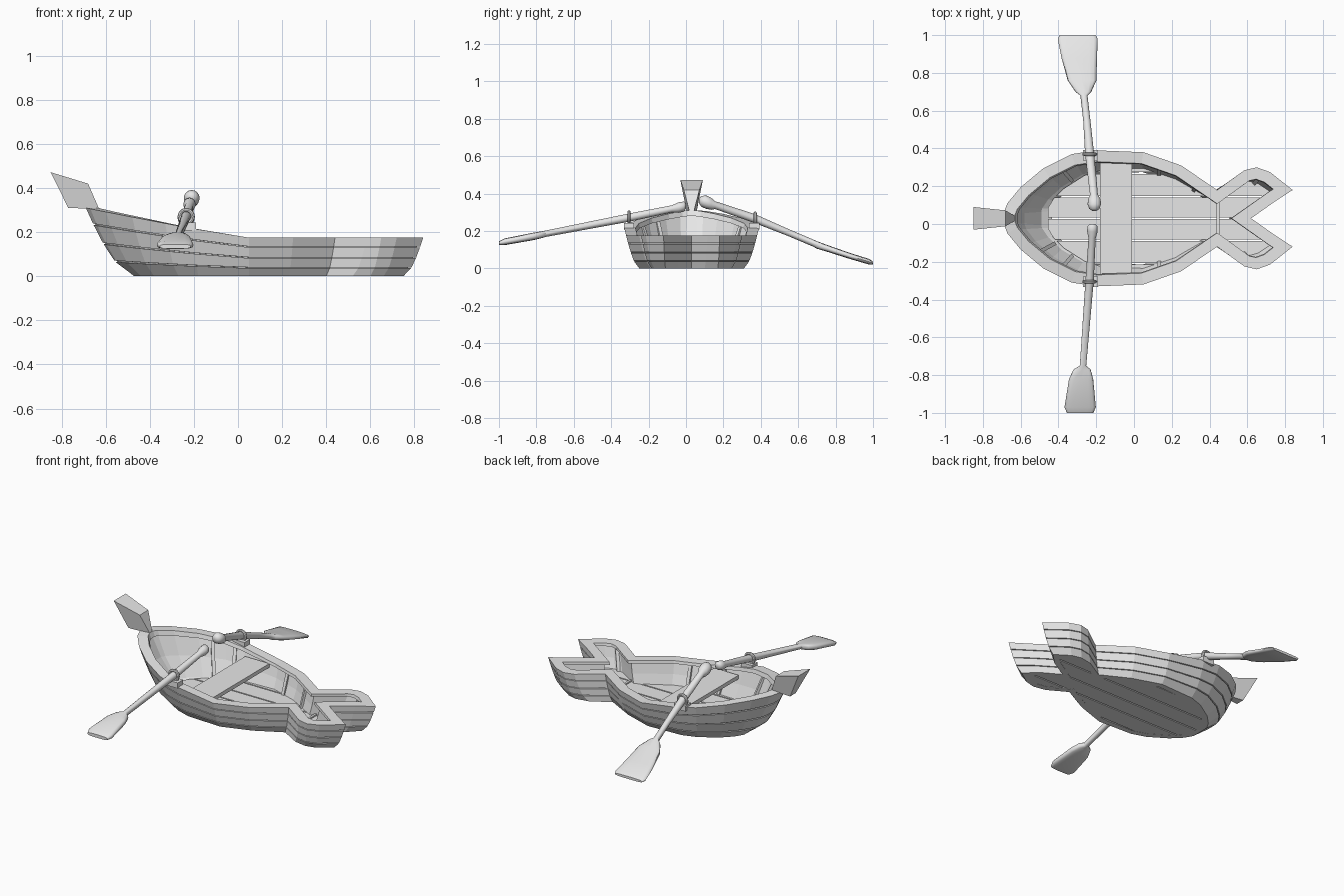
import bpy, bmesh, math
from mathutils import Vector

if "Cube" in bpy.data.objects:
    bpy.data.objects.remove(bpy.data.objects["Cube"])

grey = bpy.data.materials.new("pale grey wood")
grey.use_nodes = True
grey.diffuse_color = (0.8, 0.8, 0.8, 1)
grey.node_tree.nodes["Principled BSDF"].inputs["Base Color"].default_value = (0.8, 0.8, 0.8, 1)
CY = 0.03  # centreline of the hull


def add(name, bm, smooth=False, shift=CY):
    bmesh.ops.recalc_face_normals(bm, faces=bm.faces[:])
    me = bpy.data.meshes.new(name)
    bm.to_mesh(me)
    bm.free()
    me.materials.append(grey)
    ob = bpy.data.objects.new(name, me)
    bpy.context.collection.objects.link(ob)
    ob.location.y = shift
    if smooth:
        for o in bpy.context.selected_objects:
            o.select_set(False)
        ob.select_set(True)
        bpy.context.view_layer.objects.active = ob
        bpy.ops.object.shade_smooth_by_angle(angle=math.radians(50))
    return ob


def bridge(bm, a, b):
    n = len(a)
    for i in range(n):
        bm.faces.new((a[i], a[(i + 1) % n], b[(i + 1) % n], b[i]))


def beam(name, p, q, width, depth):
    p, q = Vector(p), Vector(q)
    bm = bmesh.new()
    bmesh.ops.create_cube(bm, size=1)
    rot = (q - p).to_track_quat('Z', 'Y')
    for v in bm.verts:
        c = Vector((v.co.x * width, v.co.y * depth, v.co.z * (q - p).length))
        v.co = rot @ c + (p + q) / 2
    return add(name, bm)


def box(name, centre, size):
    bm = bmesh.new()
    bmesh.ops.create_cube(bm, size=1)
    for v in bm.verts:
        v.co = Vector(a * b + c for a, b, c in zip(v.co, size, centre))
    return add(name, bm)


# Half outline from bow to stern notch: rim x, rim y, bottom x, bottom y
HALF = [(-.69, .03, -.47, .04), (-.67, .08, -.47, .06), (-.60, .165, -.44, .11),
        (-.48, .265, -.38, .17), (-.33, .34, -.27, .24), (-.2, .36, -.18, .27),
        (.05, .35, .05, .28), (.25, .28, .23, .22), (.44, .15, .40, .13),
        (.585, .255, .52, .20), (.65, .27, .60, .215), (.72, .245, .66, .20),
        (.84, .15, .75, .14), (.74, .085, .68, .07), (.62, 0, .56, 0)]
OUTLINE = HALF + [(a, -b, c, -d) for a, b, c, d in reversed(HALF[:-1])]


def rim_height(x):
    return .175 + .135 * (max(0, .05 - x) / .74) ** 1.1


def ring(f, inset):
    """Points of the hull outline at height fraction f, moved inward."""
    t = f ** 0.6
    pts = [Vector((c + (a - c) * t, d + (b - d) * t)) for a, b, c, d in OUTLINE]
    out = []
    for i, p in enumerate(pts):
        d1 = (p - pts[i - 1]).normalized()
        d2 = (pts[(i + 1) % len(pts)] - p).normalized()
        n1, n2 = Vector((d1.y, -d1.x)), Vector((d2.y, -d2.x))
        p = p + (n1 + n2) * inset / max(.6, 1 + n1.dot(n2))
        out.append(Vector((p.x, p.y, rim_height(OUTLINE[i][0]) * f)))
    return out


# Hull shell: grooved strakes outside, overhanging rim, plain wall inside
profile = [(0, 0)]
for seam in (.22, .48, .76):
    profile += [(seam - .012, 0), (seam - .01, .009), (seam + .01, .009), (seam + .012, 0)]
profile += [(1, 0), (1, .06), (.9, .06), (.9, .035), (.5, .035), (.1, .035), (0, .035)]
bm = bmesh.new()
loops = [[bm.verts.new(p) for p in ring(f, s)] for f, s in profile]
for i, loop in enumerate(loops):
    bridge(bm, loop, loops[(i + 1) % len(loops)])
add("hull_planking", bm)

# Floor boards, clipped from the bottom outline with gaps between them
edges = (-.32, -.24, -.115, 0, .115, .24, .32)
for k in range(6):
    bm = bmesh.new()
    face = bm.faces.new([bm.verts.new((p.x, p.y, .002)) for p in ring(0, .015)])
    bmesh.ops.triangulate(bm, faces=[face])
    for y, side in ((edges[k] + .004, -1), (edges[k + 1] - .004, 1)):
        bmesh.ops.bisect_plane(bm, geom=bm.verts[:] + bm.edges[:] + bm.faces[:],
                               plane_co=(0, y, 0), plane_no=(0, side, 0), clear_outer=True)
    res = bmesh.ops.extrude_face_region(bm, geom=bm.faces[:])
    for v in res["geom"]:
        if isinstance(v, bmesh.types.BMVert):
            v.co.z = .028
    add("floor_board_%d" % (k + 1), bm)
box("stern_floor_strip", (.445, 0, .03), (.014, .23, .014))

# Ribs against the inner wall
low, high = ring(.12, .037), ring(.88, .037)
for side in (1, -1):
    for i in (3, 4, 6, 7, 10):
        j = i if side > 0 else -i
        for w in (.5,):
            k = (j + 1 if side > 0 else j - 1) % len(low)
            p, q = low[j].lerp(low[k], w), high[j].lerp(high[k], w)
            beam("rib_%s_%d" % ("left" if side > 0 else "right", i), p, q, .02, .016)

# Rowing bench
box("bench", (-.095, 0, .15), (.17, .6, .024))

# Flared stem post at the bow: bottom and top section as (x, z, half width)
bm = bmesh.new()
secs = []
for a, b in (((-.77, .31, .028), (-.63, .305, .012)), ((-.85, .472, .06), (-.68, .42, .042))):
    secs.append([bm.verts.new((x, s * h, z)) for (x, z, h), s in
                 ((a, -1), (a, 1), (b, 1), (b, -1))])
bridge(bm, *secs)
for s in secs:
    bm.faces.new(s)
add("stem_post", bm)


# Oars: sections along y as (y, x, z, half width, half thickness)
def oar(name, sections):
    bm = bmesh.new()
    rows = []
    for y, x, z, w, h in sections:
        power = 1 if w == h else .6
        row = []
        for k in range(16):
            a = math.tau * k / 16
            c, s = math.cos(a), math.sin(a)
            row.append(bm.verts.new((x + w * math.copysign(abs(c) ** power, c), y,
                                     z + h * math.copysign(abs(s) ** power, s))))
        rows.append(row)
    for a, b in zip(rows, rows[1:]):
        bridge(bm, a, b)
    bm.faces.new(rows[0])
    bm.faces.new(rows[-1])
    add(name, bm, True, 0)


oar("left_oar", [(.07, -.21, .36, .012, .012), (.08, -.21, .358, .027, .027),
                 (.105, -.21, .355, .036, .036), (.135, -.21, .345, .032, .032),
                 (.155, -.212, .338, .021, .021), (.37, -.235, .265, .024, .024),
                 (.55, -.25, .19, .019, .019), (.68, -.265, .135, .019, .019),
                 (.70, -.268, .125, .042, .02), (.76, -.275, .105, .076, .018),
                 (.88, -.29, .065, .094, .016), (.98, -.298, .035, .106, .015),
                 (1, -.298, .028, .095, .008)])
oar("right_oar", [(0, -.22, .333, .014, .014), (-.012, -.22, .33, .027, .027),
                  (-.04, -.22, .325, .028, .028), (-.075, -.222, .318, .019, .019),
                  (-.3, -.235, .272, .022, .022), (-.75, -.27, .185, .017, .017),
                  (-.77, -.275, .18, .045, .018), (-.82, -.28, .17, .064, .02),
                  (-.97, -.285, .142, .083, .018), (-1, -.285, .135, .07, .01)])

# Oarlocks: block on the rim and collar around the shaft
for side, x, y, z in (("left", -.235, .37, .265), ("right", -.235, -.305, .271)):
    offset = .335 if side == "left" else -.335
    box(side + "_oarlock_block", (-.23, offset, .226), (.08, .055, .035))
    bpy.ops.mesh.primitive_torus_add(location=(x, y, z), rotation=(math.pi / 2, 0, 0),
                                     major_radius=.03, minor_radius=.009,
                                     major_segments=20, minor_segments=8)
    collar = bpy.context.object
    collar.name = side + "_oarlock_collar"
    collar.data.materials.append(grey)
    bpy.ops.object.shade_smooth_by_angle()
